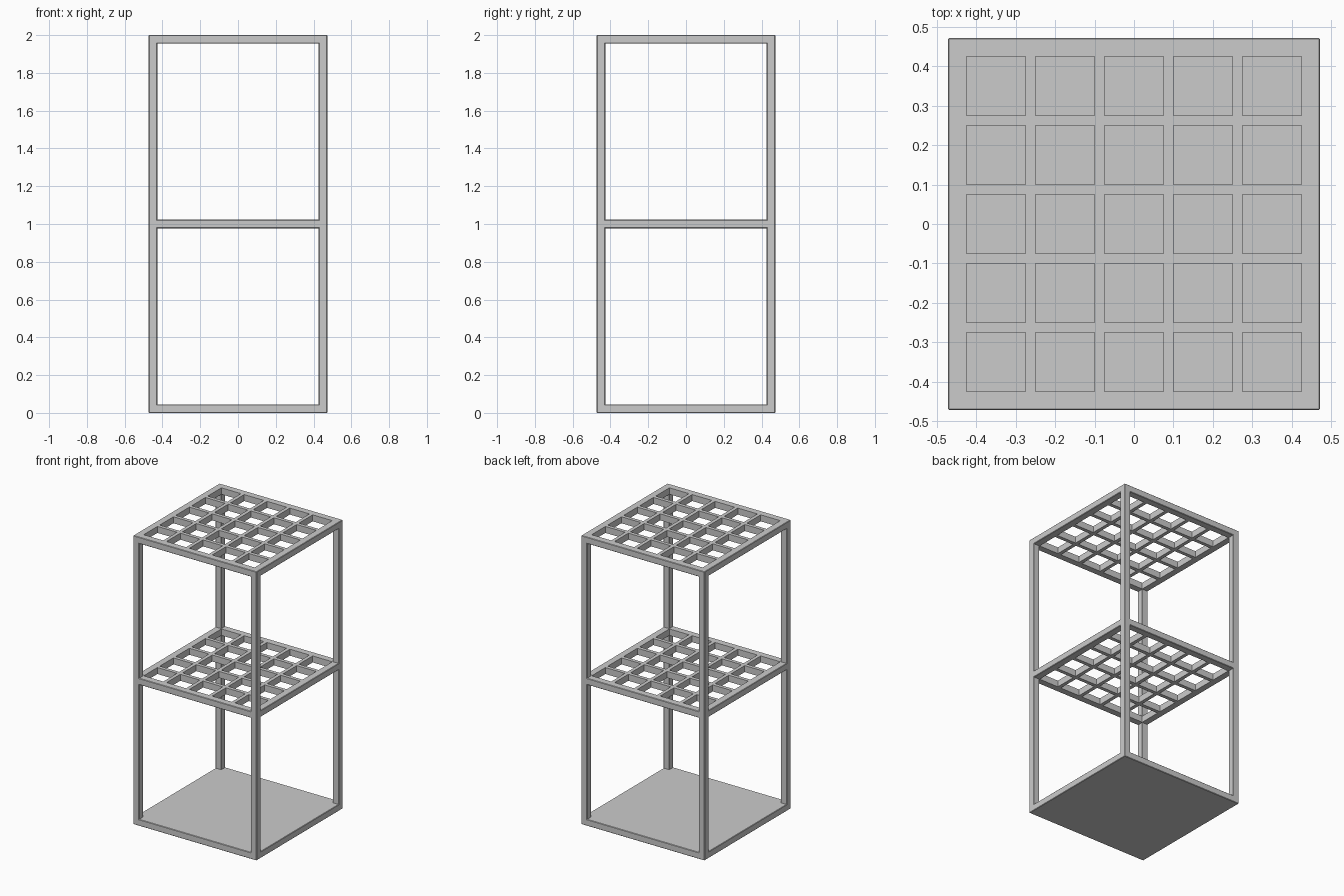
import bpy, bmesh

if "Cube" in bpy.data.objects:
    bpy.data.objects.remove(bpy.data.objects["Cube"])

HALF = 0.4725     # half width of the rack
BAR = 0.045       # bar and shelf thickness
CHAMFER = 0.003

grey = bpy.data.materials.new("plain grey")
grey.diffuse_color = (0.6, 0.6, 0.6, 1)
grey.use_nodes = True
grey.node_tree.nodes["Principled BSDF"].inputs["Base Color"].default_value = grey.diffuse_color


def finish(name, bm):
    bmesh.ops.recalc_face_normals(bm, faces=bm.faces)
    mesh = bpy.data.meshes.new(name)
    bm.to_mesh(mesh)
    bm.free()
    mesh.materials.append(grey)
    obj = bpy.data.objects.new(name, mesh)
    bpy.context.collection.objects.link(obj)
    return obj


def box(name, lo, hi):
    bm = bmesh.new()
    bmesh.ops.create_cube(bm, size=1)
    for v in bm.verts:
        v.co = [(a + b) / 2 + c * (b - a) for a, b, c in zip(lo, hi, v.co)]
    bmesh.ops.bevel(bm, geom=bm.edges[:], offset=CHAMFER, segments=1,
                    affect='EDGES')
    return finish(name, bm)


def lattice_shelf(name, top):
    # Alternating bar and opening positions along each axis
    lines = [-HALF]
    for i in range(5):
        centre = (i - 2) * 0.175
        lines += [centre - 0.075, centre + 0.075]
    lines.append(HALF)
    bm = bmesh.new()
    n = len(lines)
    grid = [[bm.verts.new((x, y, top - BAR)) for y in lines] for x in lines]
    for i in range(n - 1):
        for j in range(n - 1):
            if not (i % 2 and j % 2):      # odd cells stay open
                bm.faces.new((grid[i][j], grid[i + 1][j],
                              grid[i + 1][j + 1], grid[i][j + 1]))
    raised = bmesh.ops.extrude_face_region(bm, geom=bm.faces[:])["geom"]
    bmesh.ops.translate(bm, vec=(0, 0, BAR),
                        verts=[g for g in raised if isinstance(g, bmesh.types.BMVert)])
    # Chamfer the outer rim only
    bmesh.ops.recalc_face_normals(bm, faces=bm.faces)
    rim = [e for e in bm.edges
           if e.calc_face_angle(0) > 1 and
           any(all(abs(abs(v.co[k]) - HALF) < 1e-5 for v in e.verts) for k in (0, 1))]
    bmesh.ops.bevel(bm, geom=rim, offset=CHAMFER, segments=1, affect='EDGES')
    return finish(name, bm)


# Solid base and two open lattice shelves
box("base_plate", (-HALF, -HALF, 0), (HALF, HALF, BAR))
lattice_shelf("middle_shelf", 1 + BAR / 2)
lattice_shelf("top_shelf", 2)

# Four corner posts
for side, sx in (("left", -1), ("right", 1)):
    for end, sy in (("front", -1), ("back", 1)):
        xs = sorted((sx * HALF, sx * (HALF - BAR)))
        ys = sorted((sy * HALF, sy * (HALF - BAR)))
        box(f"{end}_{side}_post", (xs[0], ys[0], 0), (xs[1], ys[1], 2))
